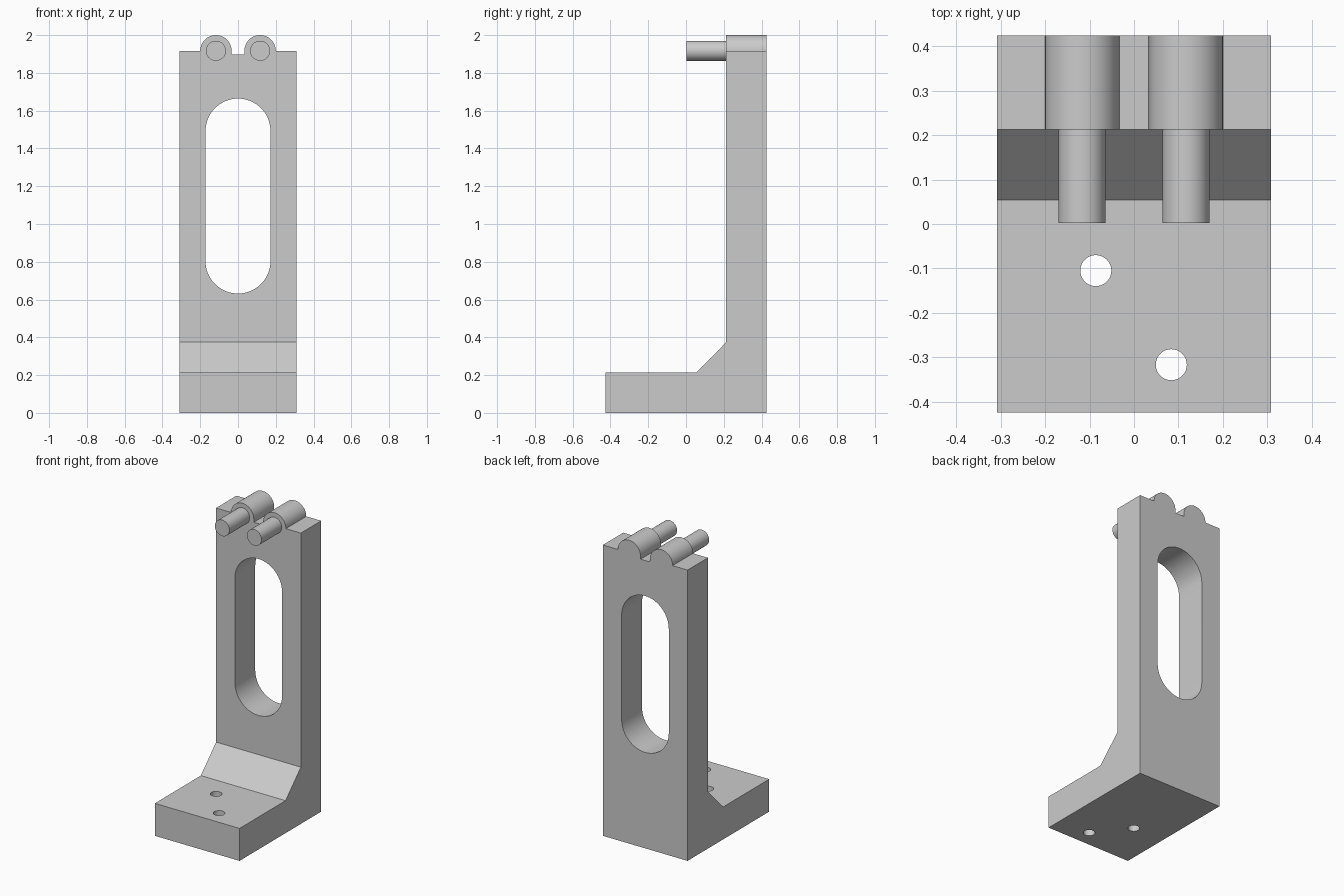
import bpy, math
from mathutils import Matrix, Vector

if "Cube" in bpy.data.objects:
    bpy.data.objects.remove(bpy.data.objects["Cube"])

grey = bpy.data.materials.new("plain_grey")
grey.use_nodes = True
grey.diffuse_color = (0.6, 0.6, 0.6, 1)
grey.node_tree.nodes["Principled BSDF"].inputs["Base Color"].default_value = (0.6, 0.6, 0.6, 1)

PIN_X, PIN_Z, PIN_R, BOSS_R = 0.117, 1.917, 0.053, 0.084
HALF_W, HALF_D, WALL_Y = 0.309, 0.425, 0.213


def arc(cx, cy, r, start, end, steps=32):
    """Points on an arc, angles in degrees."""
    angles = [math.radians(start + (end - start) * i / steps) for i in range(steps + 1)]
    return [(cx + r * math.cos(a), cy + r * math.sin(a)) for a in angles]


def prism(name, outline, place, near, far):
    """Extrude a 2D outline; place maps (u, v, depth) to a point."""
    n = len(outline)
    verts = [place(u, v, d) for d in (near, far) for u, v in outline]
    faces = [list(range(n))[::-1], list(range(n, 2 * n))]
    faces += [[i, (i + 1) % n, n + (i + 1) % n, n + i] for i in range(n)]
    mesh = bpy.data.meshes.new(name)
    mesh.from_pydata(verts, [], faces)
    import bmesh
    bm = bmesh.new()
    bm.from_mesh(mesh)
    bmesh.ops.recalc_face_normals(bm, faces=bm.faces)
    bm.to_mesh(mesh)
    bm.free()
    mesh.materials.append(grey)
    obj = bpy.data.objects.new(name, mesh)
    bpy.context.collection.objects.link(obj)
    return obj


def along_x(u, v, d):
    return (d, u, v)


def along_y(u, v, d):
    return (u, d, v)


def along_z(u, v, d):
    return (u, v, d)


def activate(obj):
    bpy.ops.object.select_all(action='DESELECT')
    obj.select_set(True)
    bpy.context.view_layer.objects.active = obj


def combine(obj, tool, operation):
    """Apply a boolean and discard the tool."""
    tool.hide_render = True
    mod = obj.modifiers.new(operation.lower(), 'BOOLEAN')
    mod.operation, mod.solver, mod.object = operation, 'EXACT', tool
    activate(obj)
    bpy.ops.object.modifier_apply(modifier=mod.name)
    bpy.data.objects.remove(tool)


# L-shaped bracket with a sloped inner corner
bracket = prism("bracket", [
    (-HALF_D, 0), (HALF_D, 0), (HALF_D, 2.1), (WALL_Y, 2.1),
    (WALL_Y, 0.374), (0.054, 0.214), (-HALF_D, 0.214)],
    along_x, -HALF_W, HALF_W)

# Front outline trims the top into two round bosses with a dip between
top = [(0.5, -0.1), (0.5, PIN_Z)] + arc(PIN_X, PIN_Z, BOSS_R - 0.001, 0, 180)
top += [(PIN_X - BOSS_R, 1.897), (BOSS_R - PIN_X, 1.897)]
top += arc(-PIN_X, PIN_Z, BOSS_R - 0.001, 0, 180) + [(-0.5, PIN_Z), (-0.5, -0.1)]
combine(bracket, prism("top_trim", top, along_y, -0.6, 0.6), 'INTERSECT')

# Long slot through the upright
slot = arc(0, 1.492, 0.172, 0, 180) + arc(0, 0.804, 0.172, 180, 360)
combine(bracket, prism("slot_cutter", slot, along_y, 0.1, 0.6), 'DIFFERENCE')

# Two bolt holes through the foot
for x, y in ((-0.086, -0.105), (0.084, -0.317)):
    hole = arc(x, y, 0.035, 0, 360)[:-1]
    combine(bracket, prism("hole_cutter", hole, along_z, -0.1, 0.3), 'DIFFERENCE')

# Pins standing out from the bosses
parts = [bracket]
for side, name in ((-1, "right_pin"), (1, "left_pin")):
    circle = arc(side * PIN_X, PIN_Z, PIN_R, 0, 360, 48)[:-1]
    parts.append(prism(name, circle, along_y, 0.002, WALL_Y + 0.01))

for part in parts:
    activate(part)
    bpy.ops.object.shade_smooth_by_angle(angle=math.radians(30))
